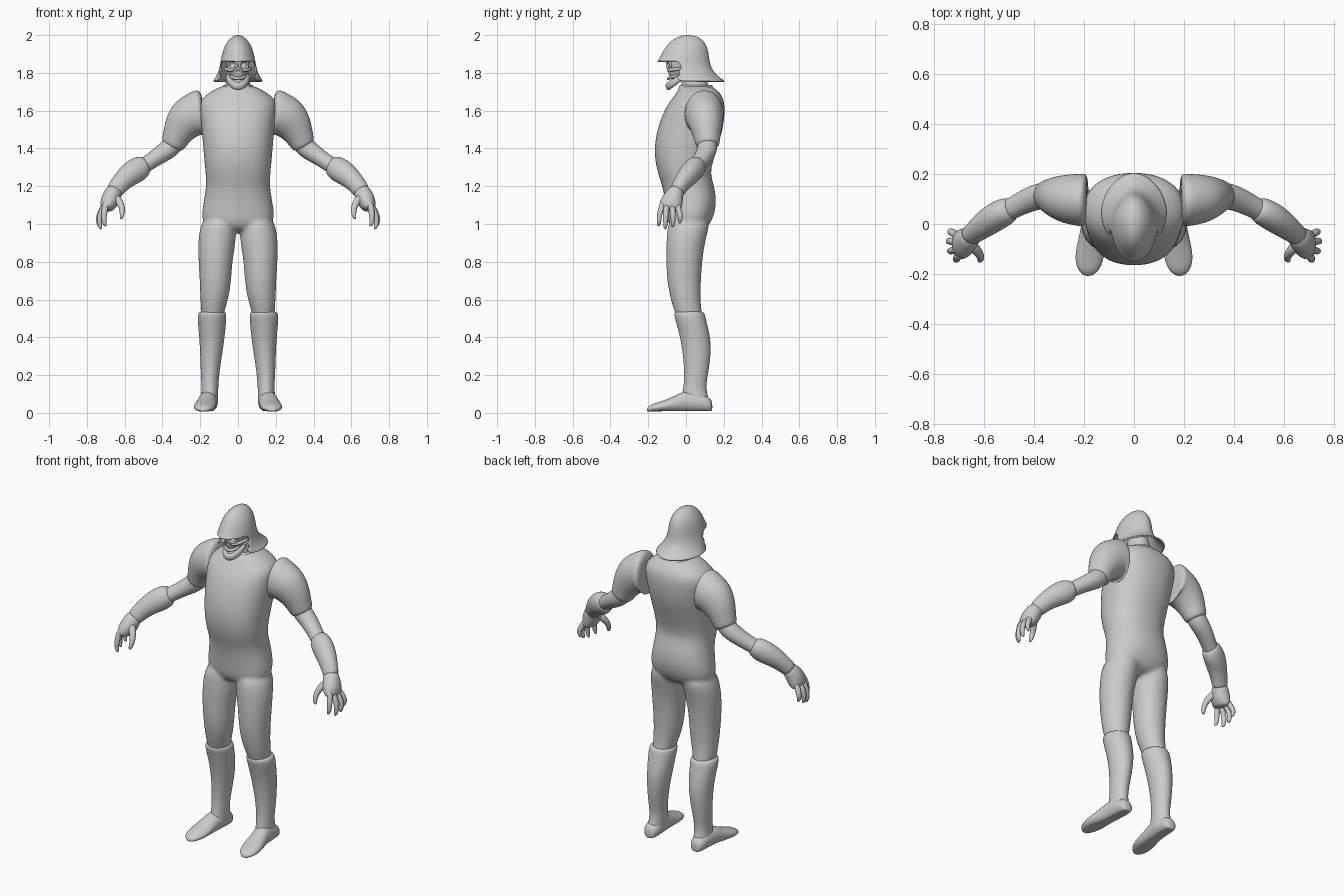
import bpy, bmesh, math
from mathutils import Vector


def add_loft(bm, rings, cap=True):
    """Skin a list of equal-sized point rings into bm."""
    vs = [[bm.verts.new(p) for p in r] for r in rings]
    n = len(vs[0])
    for a, b in zip(vs, vs[1:]):
        for i in range(n):
            j = (i + 1) % n
            bm.faces.new((a[i], a[j], b[j], b[i]))
    if cap:
        bm.faces.new(vs[0])
        bm.faces.new(vs[-1])


def stack(rows, n=24, p=2.0):
    """Horizontal oval rings from rows of (z, y_front, y_back, x_in, x_out)."""
    f = lambda v: math.copysign(abs(v) ** (2 / p), v)
    out = []
    for z, y0, y1, x0, x1 in rows:
        out.append([((x0 + x1) / 2 + (x1 - x0) / 2 * f(math.cos(2 * math.pi * i / n)),
                     (y0 + y1) / 2 + (y1 - y0) / 2 * f(math.sin(2 * math.pi * i / n)), z)
                    for i in range(n)])
    return out


def sweep(rows, n=16, ref=(0, 1, 0)):
    """Rings across a path from rows of (x, y, z, radius_u, radius_v)."""
    pts = [Vector(r[:3]) for r in rows]
    out = []
    for k, r in enumerate(rows):
        t = (pts[min(k + 1, len(pts) - 1)] - pts[max(k - 1, 0)]).normalized()
        u = t.cross(Vector(ref)).normalized()
        v = t.cross(u)
        out.append([pts[k] + u * r[3] * math.cos(2 * math.pi * i / n)
                    + v * r[4] * math.sin(2 * math.pi * i / n) for i in range(n)])
    return out


def finish(name, bm, mirror=False, subdiv=2):
    bmesh.ops.recalc_face_normals(bm, faces=bm.faces)
    for f in bm.faces:
        f.smooth = True
    me = bpy.data.meshes.new(name)
    bm.to_mesh(me)
    bm.free()
    ob = bpy.data.objects.new(name, me)
    bpy.context.collection.objects.link(ob)
    if mirror:
        ob.modifiers.new("mirror", 'MIRROR').use_mirror_merge = False
    if subdiv:
        m = ob.modifiers.new("subdiv", 'SUBSURF')
        m.levels = m.render_levels = subdiv
    return ob


def part(name, rings, mirror=False, cap=True, subdiv=2):
    bm = bmesh.new()
    add_loft(bm, rings, cap)
    return finish(name, bm, mirror, subdiv)


def sym(rows):
    return [(z, a, b, -x, x) for z, a, b, x in rows]


# Body: torso and both legs fused into one skin
bm = bmesh.new()
add_loft(bm, stack(sym([
    (.955, -.06, .08, .11), (1.0, -.1, .135, .2), (1.1, -.107, .165, .187),
    (1.2, -.125, .152, .168), (1.26, -.147, .13, .172), (1.32, -.162, .14, .178),
    (1.4, -.17, .165, .185), (1.5, -.155, .198, .193), (1.6, -.118, .208, .205),
    (1.66, -.08, .203, .205), (1.705, -.04, .175, .14), (1.74, -.03, .12, .07)]), p=2.25))
leg = [(1.04, -.09, .13, .015, .18), (.97, -.1, .12, .008, .205), (.9, -.105, .1, .012, .212),
       (.8, -.106, .086, .03, .21), (.7, -.102, .08, .035, .203), (.6, -.082, .076, .05, .2),
       (.53, -.06, .085, .075, .195), (.44, -.03, .1, .085, .185)]
add_loft(bm, stack(leg))
add_loft(bm, stack([(z, a, b, -x1, -x0) for z, a, b, x0, x1 in leg]))
body = finish("body", bm)
rm = body.modifiers.new("fuse", 'REMESH')
rm.mode = 'VOXEL'
rm.voxel_size = .012
rm.use_smooth_shade = True
sm = body.modifiers.new("relax", 'SMOOTH')
sm.iterations = 4

# Boots: shaft and foot
part("boot_shaft", stack([
    (.54, -.058, .088, .072, .2), (.525, -.065, .1, .06, .213), (.49, -.056, .107, .062, .215),
    (.4, -.031, .131, .07, .205), (.3, -.015, .132, .085, .2), (.2, -.008, .116, .1, .197),
    (.13, -.014, .104, .105, .192), (.06, -.03, .125, .105, .2), (.015, -.04, .13, .11, .205)]), True)
part("boot_foot", [[(cx + w * math.cos(a), y, .006 + h / 2 * (1 + max(-.95, 1.15 * math.sin(a)) * .95))
                    for a in [2 * math.pi * i / 20 for i in range(20)]]
                   for y, cx, w, h in [
    (.14, .155, .02, .05), (.125, .155, .042, .075), (.07, .155, .05, .1), (0, .16, .05, .11),
    (-.05, .167, .053, .085), (-.11, .175, .06, .06), (-.16, .18, .054, .045),
    (-.19, .182, .038, .034), (-.208, .183, .014, .018)]], True)

# Short sleeve with a raised shoulder rim
part("sleeve", sweep([
    (.185, .095, 1.585, .1, .09), (.198, .095, 1.585, .135, .107), (.225, .097, 1.58, .118, .105),
    (.265, .1, 1.56, .115, .1), (.305, .108, 1.51, .094, .085), (.33, .112, 1.455, .072, .07),
    (.345, .115, 1.42, .066, .064), (.352, .116, 1.408, .05, .05)], 20), True)

# Bare arm
part("arm", sweep([
    (.31, .112, 1.47, .05, .05), (.355, .115, 1.405, .056, .055), (.40, .105, 1.375, .05, .052),
    (.45, .083, 1.34, .043, .047), (.51, .05, 1.30, .042, .042), (.57, .02, 1.26, .04, .04)]), True)

# Glove cuff, palm, fingers
part("glove_cuff", sweep([
    (.488, .062, 1.315, .036, .036), (.495, .06, 1.312, .056, .052), (.53, .042, 1.29, .068, .058),
    (.57, .018, 1.265, .064, .058), (.61, -.012, 1.23, .055, .05), (.643, -.038, 1.19, .048, .042),
    (.66, -.052, 1.165, .045, .04)]), True)
part("palm", sweep([
    (.645, -.04, 1.19, .04, .035), (.663, -.058, 1.16, .048, .048), (.68, -.075, 1.12, .05, .06),
    (.693, -.085, 1.09, .04, .062), (.697, -.088, 1.072, .025, .05)]), True)
for name, x, y, z in [("little", .732, -.03, 1.0), ("ring", .738, -.068, .98),
                      ("middle", .732, -.108, .97), ("index", .708, -.142, .985)]:
    bx, by = .695, -.085 + (y + .085) * .7
    part(name + "_finger", sweep([
        (bx - .01, by, 1.12, .016, .016), (bx + .01, by, 1.095, .019, .017),
        (x, y, 1.05, .016, .015), (x + .003, y, z + .03, .014, .013), (x - .008, y - .003, z, .008, .008)], 10),
        True, subdiv=1)
part("thumb", sweep([
    (.66, -.075, 1.15, .024, .024), (.628, -.105, 1.12, .022, .022), (.612, -.128, 1.085, .017, .017),
    (.612, -.142, 1.05, .014, .014), (.62, -.148, 1.025, .008, .008)], 10), True, subdiv=1)

# Neck and collar
part("neck", stack(sym([(1.66, -.03, .14, .08), (1.72, -.025, .13, .072),
                        (1.76, -.025, .105, .06), (1.86, -.03, .09, .055)])))
part("collar", stack(sym([(1.69, -.05, .165, .105), (1.725, -.038, .145, .084),
                          (1.738, -.033, .138, .078), (1.735, -.025, .125, .066)])), cap=False)

# Helmet dome with flared skirt, face opening cut out
bm = bmesh.new()
add_loft(bm, stack(sym([
    (2.0, .0, .02, .006), (1.995, -.035, .055, .026), (1.975, -.075, .09, .05),
    (1.935, -.112, .115, .076), (1.875, -.142, .124, .09), (1.862, -.152, .126, .092),
    (1.82, -.13, .136, .1), (1.785, -.12, .166, .113), (1.758, -.115, .205, .132)]), 32, 1.85), False)
bm.verts.ensure_lookup_table()
bm.faces.new(bm.verts[:32])
bmesh.ops.delete(bm, geom=[f for f in bm.faces if f.calc_center_median().z < 1.86
                           and f.calc_center_median().y < -.035], context='FACES')
helmet = finish("helmet", bm)
so = helmet.modifiers.new("thickness", 'SOLIDIFY')
so.thickness = .008

# Skull-like face with carved eye and nose holes
face = part("face", stack(sym([
    (1.762, -.07, 0, .026), (1.772, -.086, .01, .036), (1.79, -.09, .02, .04), (1.812, -.1, .05, .055),
    (1.845, -.104, .06, .062), (1.87, -.11, .06, .066), (1.93, -.06, .06, .05)]), p=2.3))
bm = bmesh.new()
for x, z, r in [(-.03, 1.842, .021), (.03, 1.842, .021), (0, 1.806, .011)]:
    s = bmesh.ops.create_uvsphere(bm, u_segments=16, v_segments=10, radius=r)
    bmesh.ops.translate(bm, verts=s["verts"], vec=(x, -.1, z))
cutter = finish("face_cutter", bm, subdiv=0)
cutter.hide_render = True
cutter.hide_set(True)
bo = face.modifiers.new("holes", 'BOOLEAN')
bo.operation = 'DIFFERENCE'
bo.object = cutter

# Eye rims
circle = [2 * math.pi * i / 20 for i in range(21)]
part("eye_rim", [[(.03 + (.023 + .006 * math.cos(b)) * math.cos(a),
                   -.1 + .007 * math.sin(b) + .018 * (.5 + .5 * math.cos(a)),
                   1.842 + (.02 + .006 * math.cos(b)) * math.sin(a))
                  for b in circle[:20:2]] for a in circle], True, cap=False, subdiv=0)


# Cheekbones, upper lip and open jaw
def arch(name, half, n=12):
    rows = half + [(-x, y, z, u, v) for x, y, z, u, v in half[-2::-1]]
    part(name, sweep(rows, n, (0, 0, 1)))


part("cheekbone", sweep([(.02, -.098, 1.815, .008, .007), (.045, -.09, 1.814, .012, .01),
                         (.065, -.05, 1.82, .01, .01), (.07, 0, 1.825, .008, .008)], 10, (0, 0, 1)), True)
arch("upper_teeth", [(.042, -.04, 1.786, .008, .007), (.034, -.074, 1.778, .01, .008),
                     (.016, -.09, 1.772, .01, .009), (0, -.093, 1.77, .01, .009)])
arch("jaw", [(.055, -.01, 1.79, .01, .012), (.051, -.04, 1.765, .012, .018), (.038, -.072, 1.746, .015, .021),
             (.018, -.09, 1.732, .016, .021), (0, -.095, 1.728, .016, .022)])
